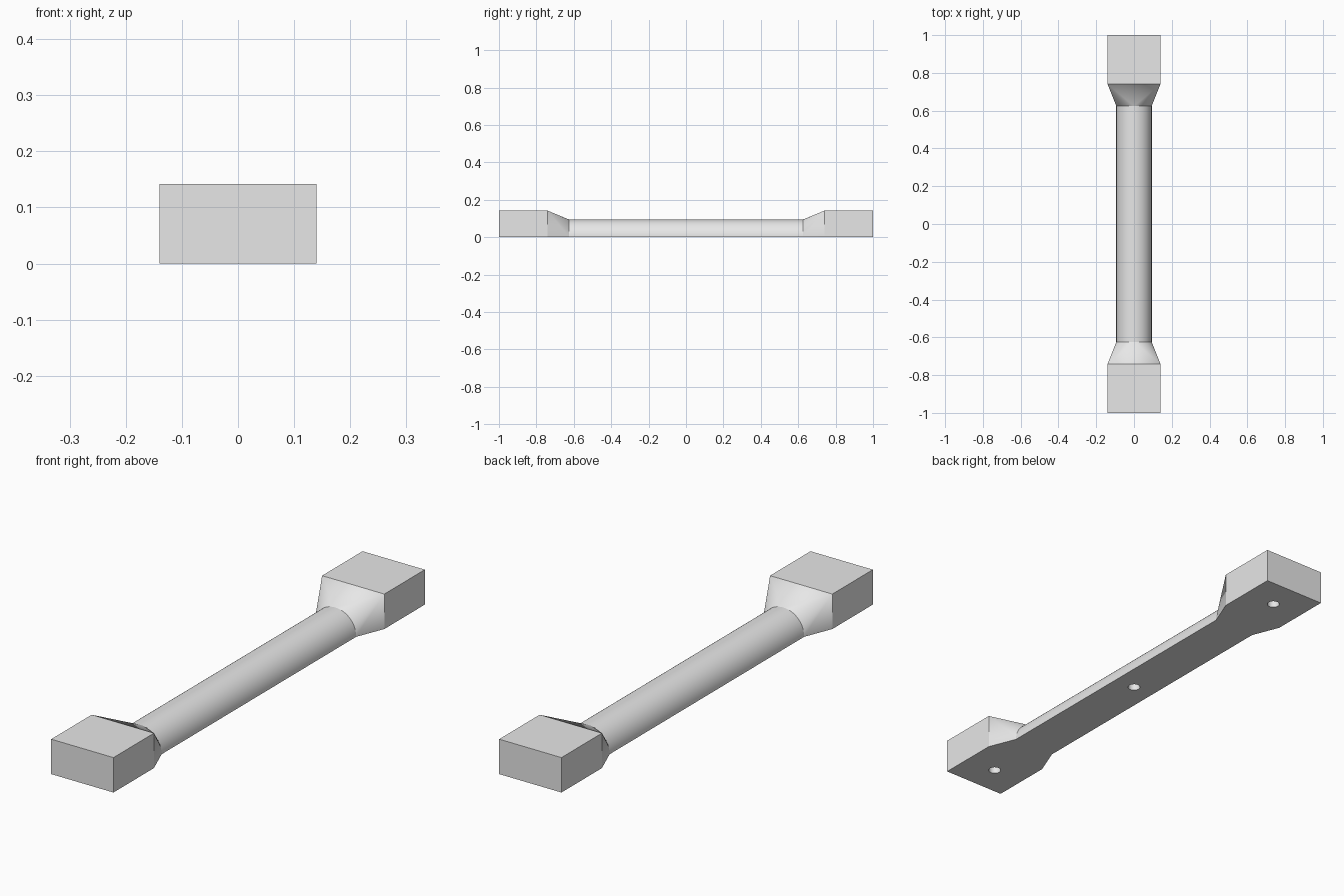
import bpy, bmesh, math

if "Cube" in bpy.data.objects:
    bpy.data.objects.remove(bpy.data.objects["Cube"])

R = 0.094               # radius of the half-round grip
W, H = 0.14, 0.142      # half width and height of the end blocks
Y1, Y2, Y3 = 0.625, 0.74, 1.0   # grip end, block start, block end
N = 48                  # arc segments (even)

grey = bpy.data.materials.new("light grey")
grey.diffuse_color = (0.8, 0.8, 0.8, 1)
grey.use_nodes = True
grey.node_tree.nodes["Principled BSDF"].inputs["Base Color"].default_value = grey.diffuse_color

# Half of the handle, open at y = 0 for mirroring
bm = bmesh.new()


def arc(y):
    return [bm.verts.new((R * math.cos(math.pi * i / N), y,
                          R * math.sin(math.pi * i / N))) for i in range(N + 1)]


def rect(y):
    return [bm.verts.new(p) for p in ((W, y, 0), (W, y, H), (-W, y, H), (-W, y, 0))]


mid, end = arc(0), arc(Y1)
near, far = rect(Y2), rect(Y3)

# Half-round grip, then corner fans of the transition
for i in range(N):
    bm.faces.new((mid[i], mid[i + 1], end[i + 1], end[i]))
    corner = near[1] if i < N // 2 else near[2]
    bm.faces.new((end[i], end[i + 1], corner))

# Flat triangles of the transition: top and both sides
bm.faces.new((end[N // 2], near[2], near[1]))
bm.faces.new((end[0], near[1], near[0]))
bm.faces.new((end[N], near[3], near[2]))

# End block and the flat underside
for i in range(3):
    bm.faces.new((near[i], near[i + 1], far[i + 1], far[i]))
bm.faces.new(far)
bm.faces.new((mid[0], end[0], near[0], far[0], far[3], near[3], end[N], mid[N]))
bmesh.ops.recalc_face_normals(bm, faces=bm.faces)

mesh = bpy.data.meshes.new("handle")
bm.to_mesh(mesh)
bm.free()
mesh.materials.append(grey)
handle = bpy.data.objects.new("handle", mesh)
bpy.context.collection.objects.link(handle)

mirror = handle.modifiers.new("mirror", 'MIRROR')
mirror.use_axis = (False, True, False)

# Three blind holes in the underside
cutters = []
for y in (-0.87, 0, 0.87):
    bpy.ops.mesh.primitive_cylinder_add(vertices=32, radius=0.024, depth=0.12,
                                        location=(0, y, 0))
    cutter = bpy.context.object
    cutter.name = "hole_cutter"
    cutter.hide_render = True
    cutter.data.materials.append(grey)
    cut = handle.modifiers.new("hole", 'BOOLEAN')
    cut.operation = 'DIFFERENCE'
    cut.solver = 'EXACT'
    cut.object = cutter
    cutters.append(cutter)

# Apply the modifiers, remove the cutters and smooth the curved faces
bpy.ops.object.select_all(action='DESELECT')
handle.select_set(True)
bpy.context.view_layer.objects.active = handle
for name in [m.name for m in handle.modifiers]:
    bpy.ops.object.modifier_apply(modifier=name)
for cutter in cutters:
    bpy.data.objects.remove(cutter)
bpy.ops.object.shade_smooth_by_angle(angle=math.radians(20))
